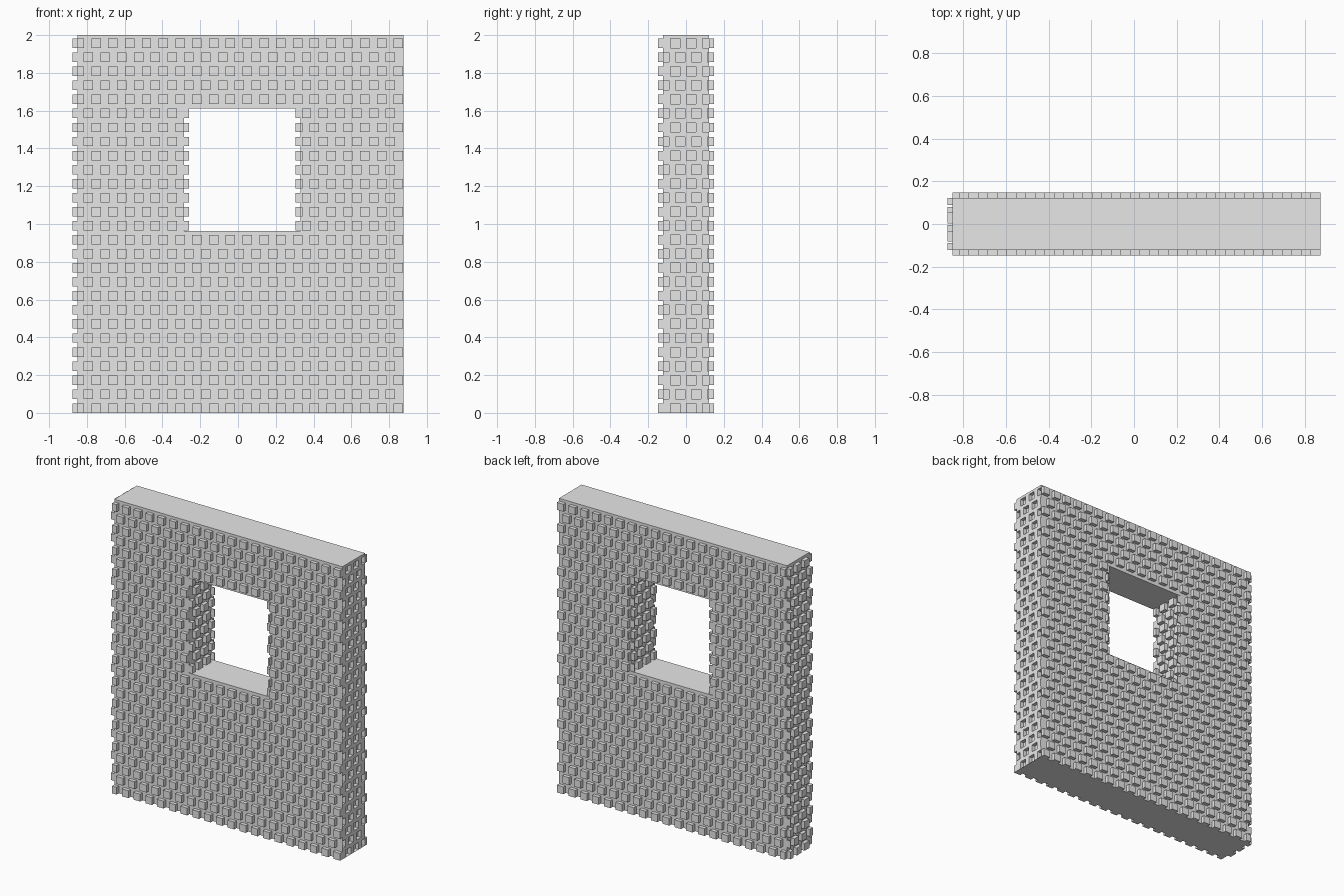
import bpy
import bmesh
from mathutils import Vector

cube = bpy.data.objects.get("Cube")
if cube:
    bpy.data.objects.remove(cube, do_unlink=True)

# Main sizes
LEFT, RIGHT, HALF_Y, TOP = -0.85, 0.875, 0.122, 2.0
WIN_L, WIN_R, WIN_B, WIN_T = -0.285, 0.33, 0.963, 1.612
ROWS, ROW_PITCH = 27, 0.0743
BRICK_W, BRICK_H, DEPTH = 0.05, 0.05, 0.025

stone = bpy.data.materials.new("grey_stone")
stone.use_nodes = True
colour = (0.8, 0.8, 0.8, 1)
stone.diffuse_color = colour
stone.node_tree.nodes["Principled BSDF"].inputs["Base Color"].default_value = colour


def add_quad(bm, corners, direction):
    """Add one face turned towards the given direction."""
    face = bm.faces.new([bm.verts.new(c) for c in corners])
    face.normal_update()
    if face.normal.dot(direction) < 0:
        face.normal_flip()


def panel(bm, axis, place, sign, u0, u1, z0, z1, pitch, starts, depth=DEPTH):
    """Flat wall panel whose bricks stand out (or sink in, for negative depth)."""
    normal = Vector((sign, 0, 0)) if axis == "x" else Vector((0, sign, 0))

    def point(u, z, d):
        w = place + sign * d
        return Vector((w, u, z)) if axis == "x" else Vector((u, w, z))

    def flat(a, b, c, d, h=0):
        if b - a > 1e-5 and d - c > 1e-5:
            add_quad(bm, [point(a, c, h), point(b, c, h),
                          point(b, d, h), point(a, d, h)], normal)

    def brick(a, b, c, d):
        flat(a, b, c, d, depth)
        rim = [(a, c), (b, c), (b, d), (a, d)]
        middle = point((a + b) / 2, (c + d) / 2, depth / 2)
        for p, q in zip(rim, rim[1:] + rim[:1]):
            corners = [point(*p, 0), point(*q, 0), point(*q, depth), point(*p, depth)]
            away = sum(corners, Vector()) / 4 - middle
            add_quad(bm, corners, away if depth > 0 else -away)

    z = z0
    for row in range(ROWS):
        low = row * ROW_PITCH
        high = low + BRICK_H
        if low < z0 - 1e-4 or high > z1 + 1e-4:
            continue
        flat(u0, u1, z, low)
        u, start = u0, starts[row % 2]
        while start < u1:
            a, b = max(start, u0), min(start + BRICK_W, u1)
            if b - a > 0.004:
                flat(u, a, low, high)
                brick(a, b, low, high)
                u = b
            start += pitch
        flat(u, u1, low, high)
        z = high
    flat(u0, u1, z, z1)


def level(bm, u0, u1, z, up):
    """Plain horizontal face across the wall thickness."""
    add_quad(bm, [(u0, -HALF_Y, z), (u1, -HALF_Y, z), (u1, HALF_Y, z), (u0, HALF_Y, z)],
             Vector((0, 0, up)))


def finish(bm, name):
    bmesh.ops.remove_doubles(bm, verts=bm.verts, dist=1e-5)
    mesh = bpy.data.meshes.new(name)
    bm.to_mesh(mesh)
    bm.free()
    mesh.materials.append(stone)
    bpy.context.collection.objects.link(bpy.data.objects.new(name, mesh))


# Front and back faces, laid around the window opening
LONG = (0.0889, (-0.865, -0.818))
for name, side in (("front_brickwork", -1), ("back_brickwork", 1)):
    bm = bmesh.new()
    for u0, u1, z0, z1 in ((LEFT, RIGHT, 0, WIN_B), (LEFT, RIGHT, WIN_T, TOP),
                           (LEFT, WIN_L, WIN_B, WIN_T), (WIN_R, RIGHT, WIN_B, WIN_T)):
        panel(bm, "y", side * HALF_Y, side, u0, u1, z0, z1, *LONG)
    finish(bm, name)

# Wall ends and window jambs; the +x end has sunken bricks
SHORT = (0.085, (-0.082, -0.14))
for name, x, side, z0, z1, depth in (
        ("right_end_brickwork", LEFT, -1, 0, TOP, DEPTH),
        ("left_end_brickwork", RIGHT, 1, 0, TOP, -DEPTH),
        ("window_right_jamb", WIN_L, 1, WIN_B, WIN_T, DEPTH),
        ("window_left_jamb", WIN_R, -1, WIN_B, WIN_T, DEPTH)):
    bm = bmesh.new()
    panel(bm, "x", x, side, -HALF_Y, HALF_Y, z0, z1, *SHORT, depth)
    finish(bm, name)

# Plain top, base, sill and lintel
for name, u0, u1, z, up in (("wall_top", LEFT, RIGHT, TOP, 1),
                            ("wall_base", LEFT, RIGHT, 0, -1),
                            ("window_sill", WIN_L, WIN_R, WIN_B, 1),
                            ("window_lintel", WIN_L, WIN_R, WIN_T, -1)):
    bm = bmesh.new()
    level(bm, u0, u1, z, up)
    finish(bm, name)
